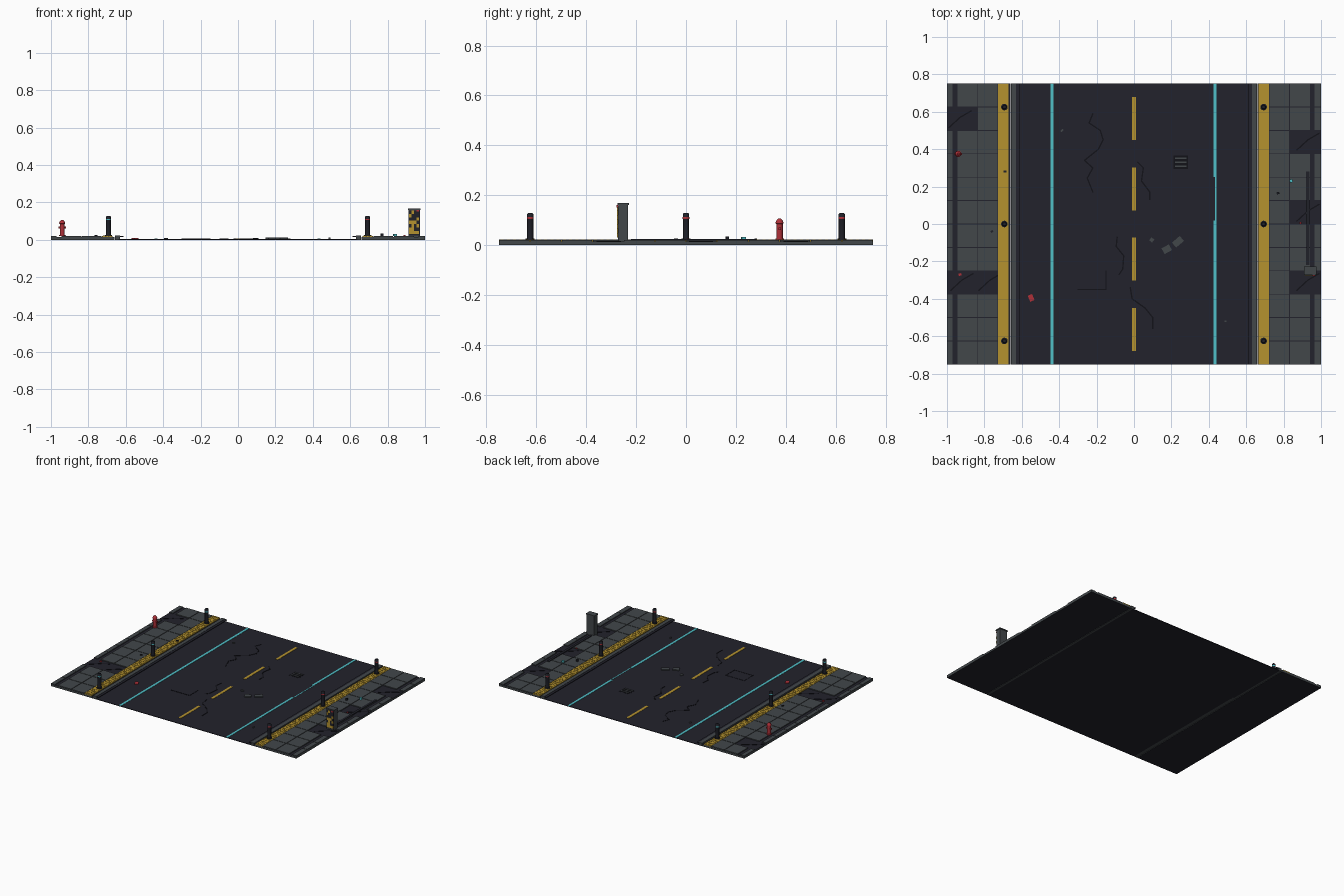
import bpy, bmesh, math, random
from mathutils import Matrix, Vector

if "Cube" in bpy.data.objects:
    bpy.data.objects.remove(bpy.data.objects["Cube"])
random.seed(4)


def material(name, r, g, b):
    m = bpy.data.materials.new(name)
    m.use_nodes = True
    m.diffuse_color = (r, g, b, 1)
    m.node_tree.nodes["Principled BSDF"].inputs["Base Color"].default_value = (r, g, b, 1)
    return m


ASPHALT = material("dark asphalt", .016, .016, .025)
BLACK = material("crack black", .006, .006, .009)
GREY = material("paving grey", .054, .063, .068)
DARK = material("bollard metal", .014, .015, .022)
YELLOW = material("paint yellow", .46, .29, .028)
CYAN = material("light cyan", .08, .53, .58)
RED = material("signal red", .43, .03, .04)


def finish(name, bm, *mats):
    mesh = bpy.data.meshes.new(name)
    bm.to_mesh(mesh)
    bm.free()
    for m in mats:
        mesh.materials.append(m)
    ob = bpy.data.objects.new(name, mesh)
    bpy.context.collection.objects.link(ob)
    return ob


def add_box(bm, x0, x1, y0, y1, z0, z1, turn=0):
    centre = Vector(((x0 + x1) / 2, (y0 + y1) / 2, (z0 + z1) / 2))
    mat = (Matrix.Translation(centre) @ Matrix.Rotation(turn, 4, 'Z')
           @ Matrix.Diagonal((abs(x1 - x0), y1 - y0, z1 - z0, 1)))
    return bmesh.ops.create_cube(bm, size=1, matrix=mat)["verts"]


def boxes(name, mat, *specs):
    bm = bmesh.new()
    for s in specs:
        add_box(bm, *s)
    return finish(name, bm, mat)


def lathe(name, x, y, profile, mats, band=None, sides=12):
    """Turned part; faces whose middle lies in the band take the second colour."""
    bm = bmesh.new()
    rings = [[bm.verts.new((x + r * math.cos(math.tau * i / sides),
                            y + r * math.sin(math.tau * i / sides), z))
              for i in range(sides)] for r, z in profile]
    for a, b in zip(rings, rings[1:]):
        for i in range(sides):
            j = (i + 1) % sides
            f = bm.faces.new((a[i], a[j], b[j], b[i]))
            if band and band[0] < f.calc_center_median().z < band[1]:
                f.material_index = 1
    bm.faces.new(rings[-1])
    bm.faces.new(rings[0][::-1])
    ob = finish(name, bm, *mats)
    for p in ob.data.polygons:
        p.use_smooth = abs(p.normal.z) < .9
    return ob


def crack(name, z, paths, width=.007):
    bm = bmesh.new()
    for path in paths:
        for a, b in zip(path, path[1:]):
            d = Vector(b) - Vector(a)
            c = (Vector(a) + Vector(b)) / 2
            h = d.length / 2 + .002
            add_box(bm, c.x - h, c.x + h, c.y - width / 2, c.y + width / 2,
                    z, z + .002, math.atan2(d.y, d.x))
    finish(name, bm, BLACK)


# Road and its painted lines
boxes("road", ASPHALT, (-.64, .64, -.75, .75, 0, .004))
boxes("centre_dashes", YELLOW, *[(-.01, .01, y - .115, y + .115, .004, .006)
                                 for y in (-.565, -.188, .188, .565)])
boxes("lane_lines", CYAN, (-.447, -.43, -.75, .75, .004, .006),
      (.425, .441, -.75, .02, .004, .006), (.425, .441, .25, .75, .004, .006),
      (.434, .441, .02, .25, .004, .005))

# Sidewalks: base, tiles with some missing, curb and tactile strip
GAPS = {-1: {1: -.73, 10: -.83, 3: -.73}, 1: {3: .83, 6: .83, 9: .83}}
GAPS[-1].pop(1)
for side, label in ((-1, "right"), (1, "left")):
    bm = bmesh.new()
    add_box(bm, side * .66, side, -.75, .75, 0, .014)
    bm.normal_update()
    for f in bm.faces:
        f.material_index = int(abs(f.normal.z) < .5)
    finish(label + "_sidewalk_base", bm, ASPHALT, GREY)

    tiles = bmesh.new()
    shift = 0 if side < 0 else -.005
    for row in range(12):
        y = -.75 + row * .125
        limit = abs(GAPS[side].get(row, 2))
        for inner, outer in ((.73, .834), (.838, .945), (.97, 1)):
            if inner + .01 >= limit:
                continue
            far = outer if outer == 1 else outer + shift
            add_box(tiles, side * (inner + shift), side * far, y + .002, y + .123, .014, .02)
    finish(label + "_paving_tiles", tiles, GREY)

    boxes(label + "_curb", GREY, (side * .63, side * .657, -.75, .75, 0, .022))
    boxes(label + "_curb_lip", ASPHALT, (side * .613, side * .63, -.75, .75, .016, .02))
    x0 = .67 if side < 0 else .665
    strip = bmesh.new()
    add_box(strip, side * x0, side * (x0 + .058), -.75, .75, .014, .02)
    for i in range(60):
        for off in (.012, .029, .046):
            x, y = side * (x0 + off), -.7375 + i * .025
            add_box(strip, x - .005, x + .005, y - .006, y + .006, .02, .022)
    finish(label + "_tactile_strip", strip, YELLOW)

    # Bollards with a light band
    for n, y in enumerate((-.625, 0, .625)):
        lathe(f"{label}_bollard_{n + 1}", side * .693, y,
              [(.018, .02), (.018, .026), (.013, .027), (.013, .104),
               (.0135, .105), (.0135, .112), (.013, .113), (.013, .124), (.009, .128)],
              (DARK, RED if side > 0 else CYAN), (.1045, .1125))

# Hydrant with side caps
lathe("hydrant", -.94, .375, [(.017, .02), (.017, .026), (.013, .027), (.013, .085),
                             (.016, .086), (.016, .091), (.012, .1), (.005, .107)], (RED,))
boxes("hydrant_caps", RED, (-.96, -.92, .37, .38, .06, .07))

# Utility cabinet with a chequered warning front
boxes("cabinet", GREY, (.912, .972, -.27, -.232, .014, .162),
      (.908, .976, -.274, -.228, .16, .168))
boxes("cabinet_front", DARK, (.914, .97, -.273, -.269, .022, .158))
cells = []
for r in range(7):
    for c in range(4):
        if random.random() < .42:
            x, z = .915 + c * .0135, .03 + r * .018
            cells.append((x, x + .0135, -.276, -.272, z, z + .018))
boxes("cabinet_warning_squares", YELLOW, *cells)
boxes("cabinet_lamp", RED, (.955, .968, -.278, -.272, .15, .16))

# Drain grate, road hatch and wall-side cable
boxes("grate_frame", BLACK, (.21, .29, .295, .365, .004, .005))
boxes("grate_bars", GREY, *[(.218, .282, y, y + .007, .004, .007)
                            for y in (.306, .327, .348)])
boxes("hatch", ASPHALT, (-.3, -.15, -.35, -.25, .004, .006))
crack("hatch_edge", .005, [[(-.3, -.35), (-.15, -.35), (-.15, -.25)]])
boxes("cable", DARK, (.92, .938, -.22, .28, .018, .024))

# Cracks in the road and in the broken paving
crack("road_cracks", .004, [
    [(-.22, .59), (-.24, .54), (-.18, .5), (-.165, .45), (-.19, .4), (-.265, .34),
     (-.22, .3), (-.25, .245), (-.22, .17)],
    [(.02, .33), (.05, .3), (.04, .23), (.085, .17), (.085, .13)],
    [(-.09, -.07), (-.095, -.12), (-.055, -.17), (-.06, -.24), (-.08, -.27)],
    [(-.02, -.34), (-.01, -.4), (.06, -.45), (.1, -.5), (.1, -.56)]])
spots = [(-.93, .56), (-.92, -.31), (-.77, -.31), (.93, .44), (.93, .06), (.93, -.31)]
crack("paving_cracks", .014, [[(x - .06, y - .045), (x, y + .01), (x + .06, y + .045)]
                              for x, y in spots])

# Loose rubble and scraps
def rubble(name, mat, *pieces):
    boxes(name, mat, *[(x - w / 2, x + w / 2, y - d / 2, y + d / 2, z, z + h, t)
                       for x, y, z, w, d, h, t in pieces])


rubble("rubble", GREY, (.175, -.135, .004, .045, .035, .007, .5),
       (.235, -.095, .004, .055, .035, .007, .7), (.095, -.085, .004, .02, .02, .006, .9),
       (-.385, .5, .004, .018, .01, .006, .8), (.49, -.52, .004, .01, .01, .008, 0))
rubble("red_scraps", RED, (-.55, -.395, .004, .025, .035, .005, .4),
       (-.93, -.27, .014, .016, .012, .008, .3), (.89, .005, .02, .012, .01, .006, 0))
rubble("cyan_scraps", CYAN, (.84, .23, .02, .016, .016, .012, .3))
rubble("dark_scraps", DARK, (.77, .165, .02, .014, .012, .014, .2),
       (-.69, .28, .02, .018, .01, .006, 0), (-.76, -.04, .02, .014, .01, .006, .5))
